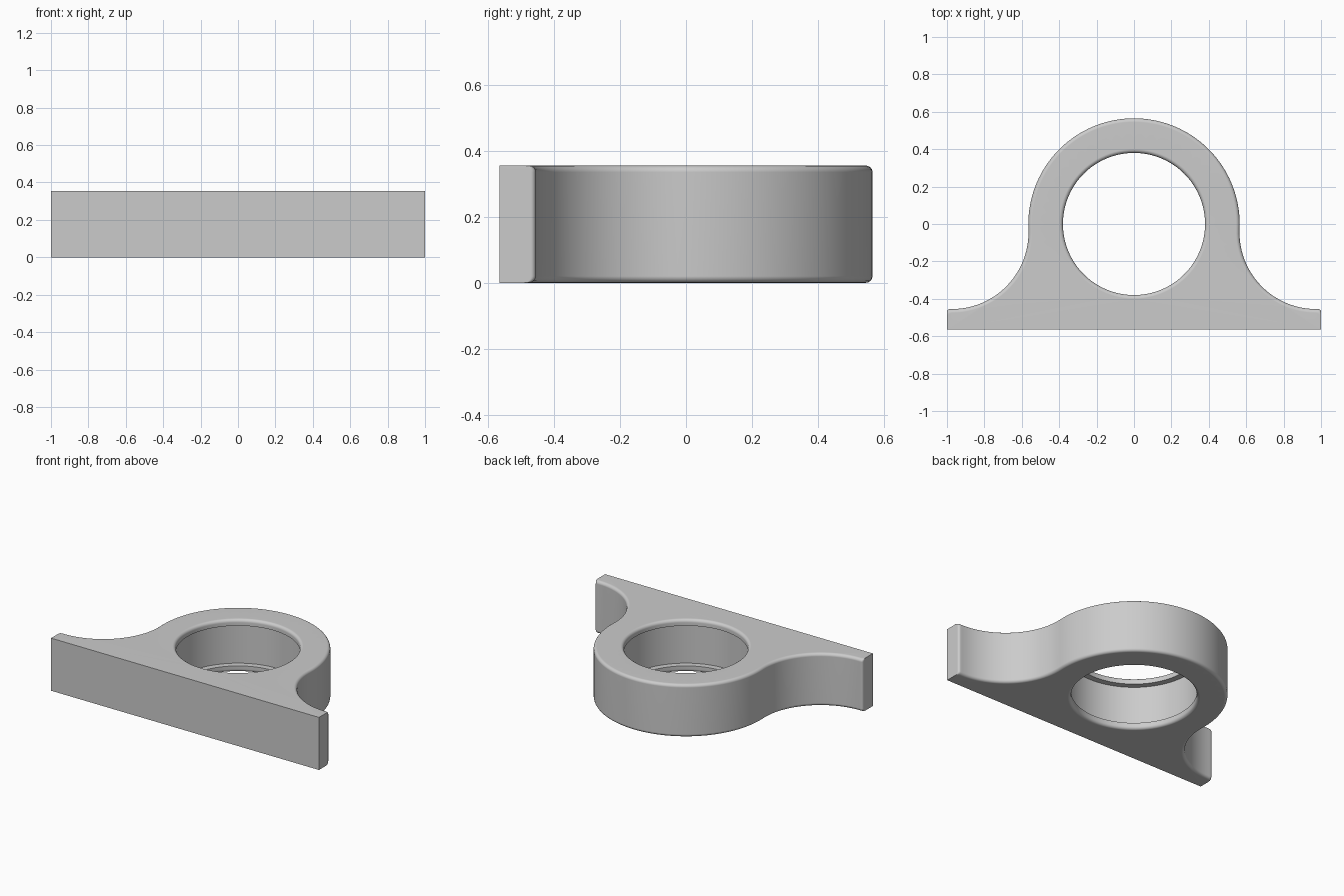
import bpy, bmesh
from math import sin, cos, pi, atan2

if "Cube" in bpy.data.objects:
    bpy.data.objects.remove(bpy.data.objects["Cube"])

H, F = 0.355, 0.02            # height, edge fillet
R, RC = 0.565, 0.41           # outer radius, concave flank radius
CX, CY = 0.974, -0.045        # concave flank centre
A = atan2(CY, CX)             # angle where the two arcs meet


def arc(cx, cy, r, a0, a1, n):
    return [(cx + r * cos(a0 + (a1 - a0) * i / n),
             cy + r * sin(a0 + (a1 - a0) * i / n)) for i in range(n + 1)]


def outline(d):
    """Plan outline with curved edges inset by d; front and ends stay put."""
    c = 0.015
    right = [(1, -R)]
    right += arc(1 - c, CY - RC - c - d, c, 0, pi / 2, 4)
    right += arc(CX, CY, RC + d, 1.5 * pi, pi + A, 24)
    right += arc(0, 0, R - d, A, pi / 2, 36)[1:]
    return right + [(-x, y) for x, y in reversed(right[:-1])]


bm = bmesh.new()


def skin(rings):
    """Join consecutive rings of points with quads; return first and last ring."""
    loops = [[bm.verts.new(p) for p in ring] for ring in rings]
    for a, b in zip(loops, loops[1:]):
        for i in range(len(a)):
            j = (i + 1) % len(a)
            bm.faces.new((a[i], a[j], b[j], b[i]))
    return loops[0], loops[-1]


# Outer wall with rounded top and bottom edges
low = [(F * (1 - sin(t)), F * (1 - cos(t))) for t in [i * pi / 8 for i in range(5)]]
levels = low + [(d, H - z) for d, z in reversed(low)]
ob, ot = skin([[(x, y, z) for x, y in outline(d)] for d, z in levels])

# Bore: rounded mouth and lip at both ends, wider seat between them
RB, RS, LIP = 0.38, 0.42, 0.042
half = [(RB + d_in, z) for d_in, z in low] + [(RB, LIP), (RS, LIP)]
bore = half + [(r, H - z) for r, z in reversed(half)]
ib, it = skin([[(x, y, z) for x, y in arc(0, 0, r, 0, 2 * pi, 96)[:-1]]
               for r, z in bore])

# Flat top and bottom faces between outline and bore
for o, i in ((ob, ib), (ot, it)):
    edges = [bm.edges.get((l[k - 1], l[k])) for l in (o, i) for k in range(len(l))]
    bmesh.ops.triangle_fill(bm, edges=edges, use_beauty=True)

bmesh.ops.recalc_face_normals(bm, faces=bm.faces)
mesh = bpy.data.meshes.new("bearing_block")
bm.to_mesh(mesh)
bm.free()
block = bpy.data.objects.new("bearing_block", mesh)
bpy.context.collection.objects.link(block)
bpy.context.view_layer.objects.active = block
block.select_set(True)
bpy.ops.object.shade_smooth_by_angle(angle=0.6)

# Keep the large flat faces shading flat
mod = block.modifiers.new("flat_faces", 'WEIGHTED_NORMAL')
mod.keep_sharp = True
